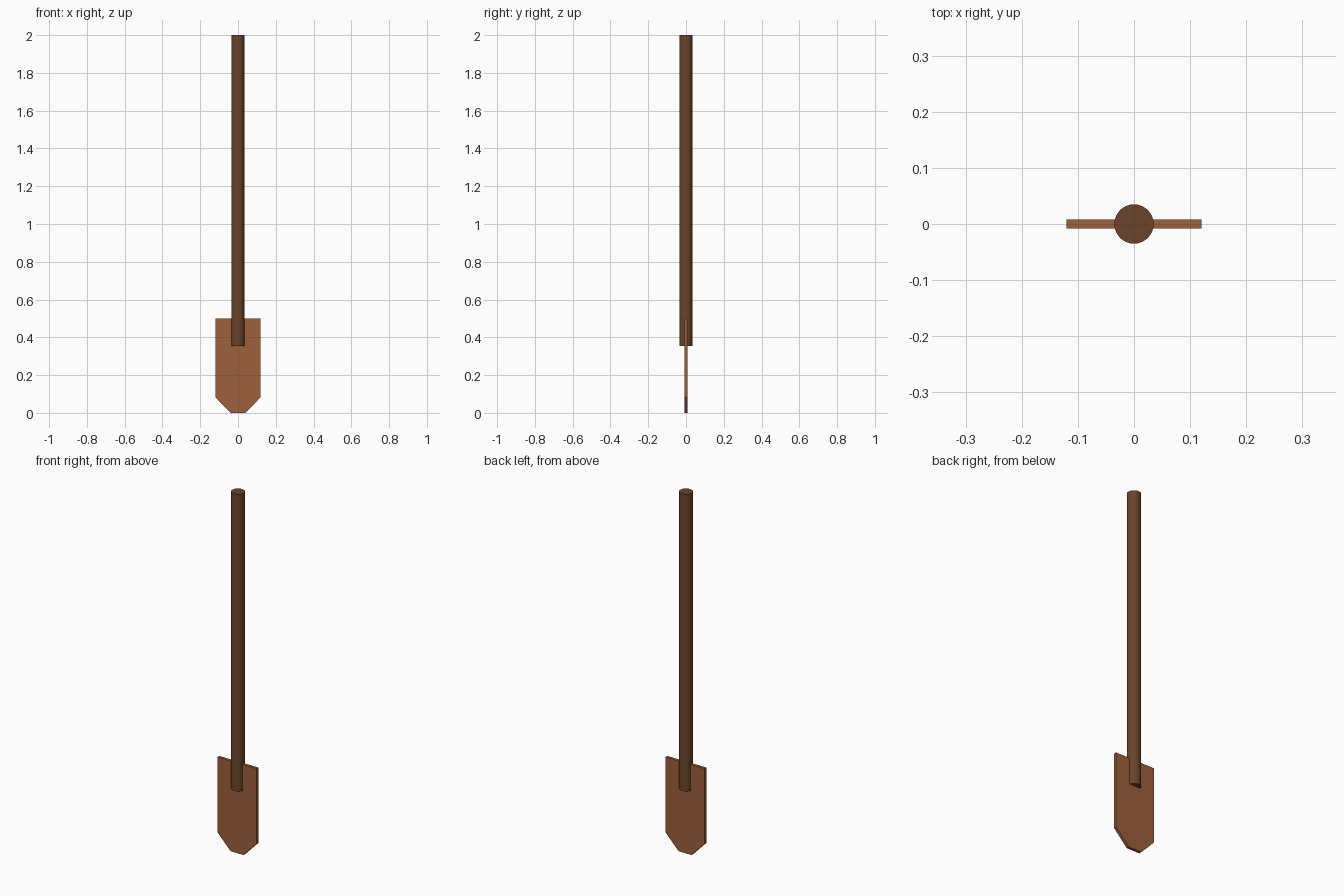
import bpy, bmesh

if "Cube" in bpy.data.objects:
    bpy.data.objects.remove(bpy.data.objects["Cube"])


def srgb(r, g, b):
    lin = lambda c: (c / 255 / 12.92) if c < 11 else ((c / 255 + 0.055) / 1.055) ** 2.4
    return (lin(r), lin(g), lin(b), 1.0)


def material(name, colour):
    m = bpy.data.materials.new(name)
    m.diffuse_color = colour
    m.use_nodes = True
    m.node_tree.nodes["Principled BSDF"].inputs["Base Color"].default_value = m.diffuse_color
    return m


dark_wood = material("dark_wood", srgb(108, 68, 44))
light_wood = material("light_wood", srgb(157, 96, 59))

# Round shaft, overlapping the upper part of the blade
bottom, top = 0.355, 2.0
bpy.ops.mesh.primitive_cylinder_add(vertices=32, radius=0.035, depth=top - bottom,
                                    location=(0, 0, (top + bottom) / 2))
shaft = bpy.context.object
shaft.name = "shaft"
shaft.data.materials.append(dark_wood)
bpy.ops.object.shade_smooth_by_angle()

# Flat blade: half outline mirrored in x, then extruded through its thickness
half = [(0.04, 0.0), (0.12, 0.083), (0.12, 0.5)]
outline = half + [(-x, z) for x, z in reversed(half)]
thickness = 0.016
bm = bmesh.new()
face = bm.faces.new([bm.verts.new((x, -thickness / 2, z)) for x, z in outline])
ext = bmesh.ops.extrude_face_region(bm, geom=[face])
bmesh.ops.translate(bm, vec=(0, thickness, 0),
                    verts=[v for v in ext["geom"] if isinstance(v, bmesh.types.BMVert)])
bmesh.ops.recalc_face_normals(bm, faces=bm.faces)
mesh = bpy.data.meshes.new("blade")
bm.to_mesh(mesh)
bm.free()
mesh.materials.append(light_wood)
blade = bpy.data.objects.new("blade", mesh)
bpy.context.collection.objects.link(blade)
